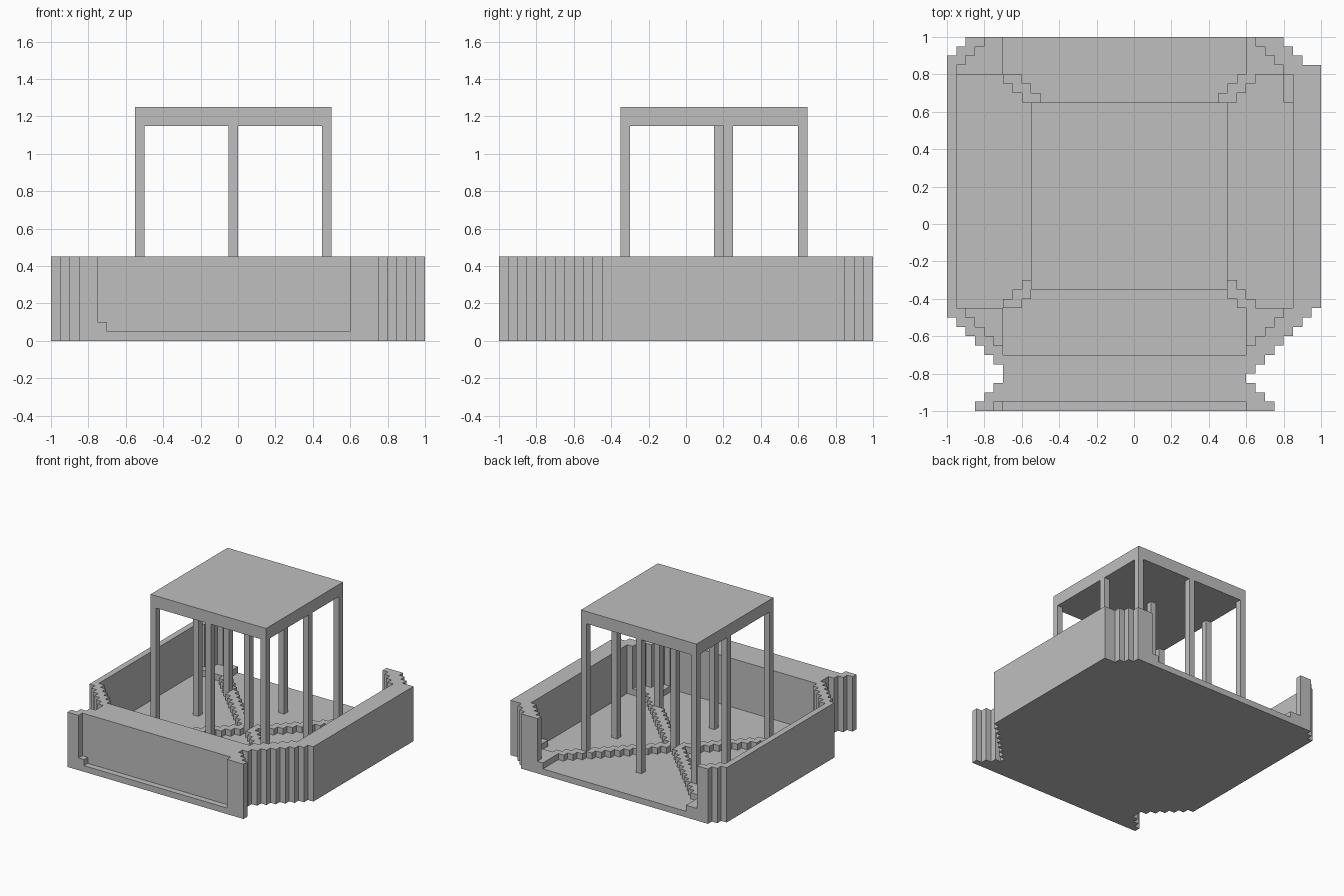
import bpy, bmesh

U = 0.05  # one block of the stepped grid

cube = bpy.data.objects.get("Cube")
if cube:
    bpy.data.objects.remove(cube, do_unlink=True)

stone = bpy.data.materials.new("light grey stone")
GREY = (0.52, 0.52, 0.52, 1.0)
stone.diffuse_color = GREY
stone.use_nodes = True
stone.node_tree.nodes["Principled BSDF"].inputs["Base Color"].default_value = GREY


def prism(name, points, z0, z1):
    """Extrude an outline, given in blocks, from z0 to z1."""
    bm = bmesh.new()
    face = bm.faces.new([bm.verts.new((x * U, y * U, z0 * U)) for x, y in points])
    top = bmesh.ops.extrude_face_region(bm, geom=[face])["geom"]
    verts = [v for v in top if isinstance(v, bmesh.types.BMVert)]
    bmesh.ops.translate(bm, verts=verts, vec=(0, 0, (z1 - z0) * U))
    bmesh.ops.recalc_face_normals(bm, faces=bm.faces)
    mesh = bpy.data.meshes.new(name)
    bm.to_mesh(mesh)
    bm.free()
    mesh.materials.append(stone)
    obj = bpy.data.objects.new(name, mesh)
    bpy.context.collection.objects.link(obj)
    return obj


def box(name, x0, x1, y0, y1, z0, z1):
    return prism(name, [(x0, y0), (x1, y0), (x1, y1), (x0, y1)], z0, z1)


def trail(*steps):
    """Join points; a third entry 'x' or 'y' makes a staircase to that point,
    moving along the named axis first."""
    pts = [steps[0][:2]]
    for s in steps[1:]:
        x, y = pts[-1]
        if len(s) == 3:
            dx = 1 if s[0] > x else -1
            dy = 1 if s[1] > y else -1
            for _ in range(abs(s[0] - x)):
                pts.append((x + dx, y) if s[2] == "x" else (x, y + dy))
                x, y = x + dx, y + dy
                pts.append((x, y))
        else:
            pts.append(s)
    return pts


def ridge(name, x, y, dx, dy, rows):
    """Low diagonal ridge, two blocks wide, one block per row."""
    left = []
    for k in range(rows):
        left += [(x + dx * k, y + dy * k), (x + dx * k, y + dy * (k + 1))]
    right = [(px + 2, py) for px, py in reversed(left)]
    prism(name, left + right, 1, 2)


# Outer outline, split at the front face
outer_left = trail((-18, 20), (-20, 18, "y"), (-20, -10), (-14, -16, "x"),
                   (-14, -17), (-17, -20, "x"))
outer_right = trail((15, -20), (12, -17, "y"), (12, -16), (19, -9, "x"),
                    (20, -9), (20, 17), (18, 17), (16, 19, "y"), (16, 20))
inner = trail((13, 20), (17, 16, "y"), (17, -9), (12, -14, "x"),
              (-14, -14), (-19, -9, "y"), (-19, 17), (-16, 20, "x"))
# the last staircase runs along y at its far end
inner = inner[:inner.index((-19, 17))] + trail((-19, 17), (-16, 20, "x"))

# Floor slab and the surrounding wall, with a shallow front panel recess
prism("floor_slab", outer_left + outer_right, 0, 1)
recess = [(-15, -20), (-15, -19), (12, -19), (12, -20)]
prism("surrounding_wall", outer_left + recess + outer_right + inner, 1, 9)
box("front_panel_block", -15, -14, -20, -19, 1, 2)

# Low platforms in the four corners
prism("back_right_platform",
      trail((-14, 16), (-14, 20), (-16, 20), (-19, 17, "y"), (-19, 16)), 1, 2)
prism("back_left_platform",
      trail((12, 16), (12, 20), (13, 20), (17, 16, "y"), (17, 13), (16, 13), (16, 16)), 1, 2)
prism("front_right_platform", trail((-14, -14), (-14, -9), (-19, -9), (-14, -14, "x"))[:-1], 1, 2)
prism("front_left_platform", trail((12, -14), (12, -9), (17, -9), (12, -14, "x"))[:-1], 1, 2)

# Diagonal ridges meeting in the middle of the floor
ridge("back_right_ridge", -2, 3, -1, 1, 13)
ridge("back_left_ridge", -1, 3, 1, 1, 13)
ridge("front_right_ridge", -3, 3, -1, -1, 12)
ridge("front_left_ridge", 0, 3, 1, -1, 12)

# Pavilion: three rows of three posts under a flat roof
for side, x in (("right", -11), ("centre", -1), ("left", 9)):
    for row, y in (("front", -7), ("middle", 3 if side == "centre" else 4), ("back", 12)):
        box(f"{row}_{side}_post", x, x + 1, y, y + 1, 1, 23)
box("flat_roof", -11, 10, -7, 13, 23, 25)
